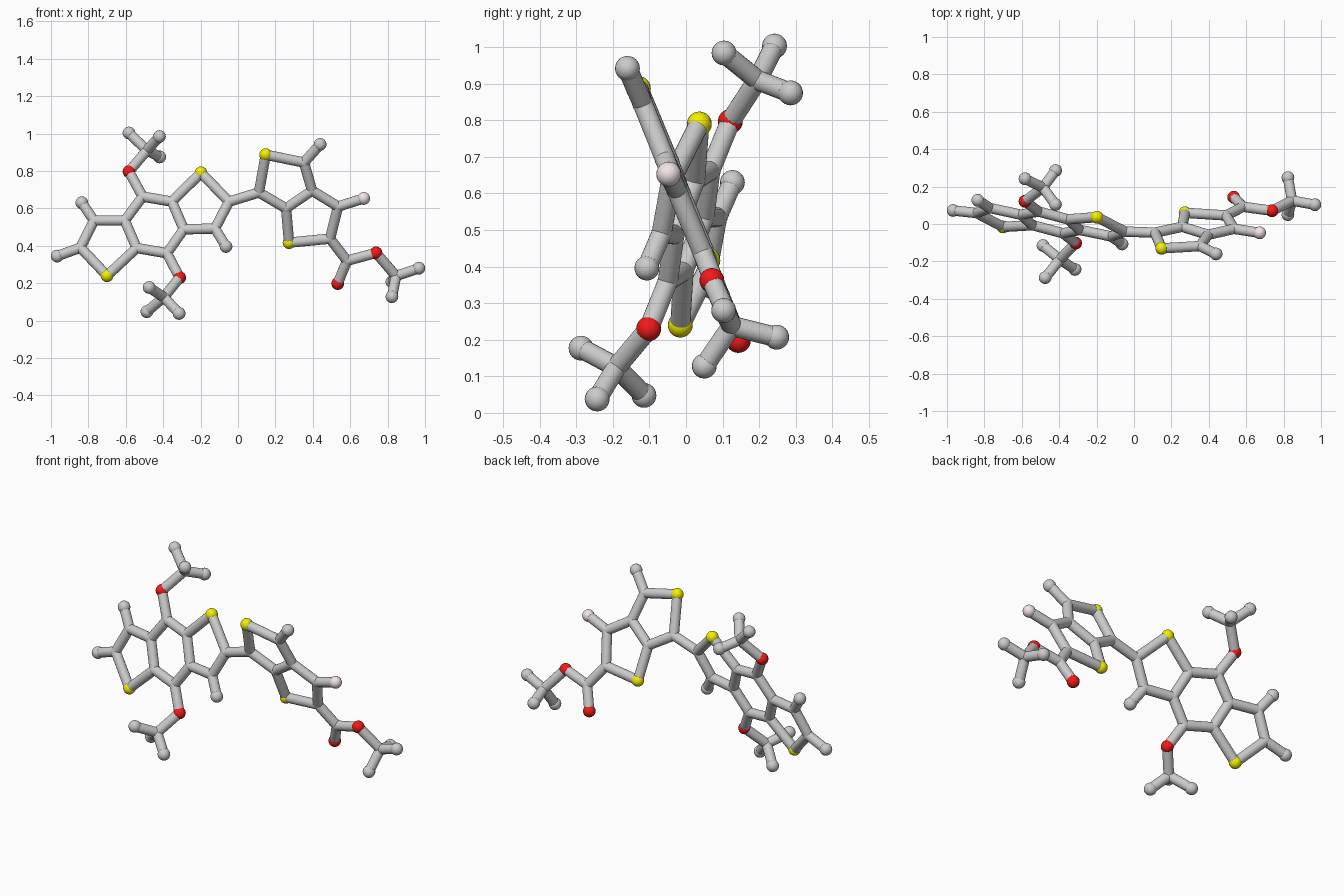
import bpy
from mathutils import Vector

if "Cube" in bpy.data.objects:
    bpy.data.objects.remove(bpy.data.objects["Cube"])

BOND_R, JOINT_R, ATOM_R = 0.0275, 0.0285, 0.034


def material(name, rgb):
    m = bpy.data.materials.new(name)
    m.diffuse_color = (*rgb, 1)
    m.use_nodes = True
    m.node_tree.nodes["Principled BSDF"].inputs["Base Color"].default_value = m.diffuse_color
    return m


MATS = {"oxygen": material("red", (0.9, 0.01, 0.01)),
        "sulfur": material("yellow", (0.9, 0.87, 0.0)),
        "fluorine": material("pale_pink", (0.9, 0.78, 0.8))}


# Each fused ring system is flat and lies in a tilted plane
def left(x, z):
    return Vector((x, -0.236 - 0.215 * x + 0.291 * z, z))


def right(x, z):
    return Vector((x, 0.238 - 0.025 * x - 0.411 * z, z))


atoms = {
    # left three-ring core, upper half
    "l_c1": left(-0.605, 0.535), "l_c2": left(-0.51, 0.663),
    "l_c3": left(-0.353, 0.636), "l_c4": left(-0.29, 0.488),
    "l_c5": left(-0.38, 0.36), "l_c6": left(-0.542, 0.388),
    "l_sulfur_a": left(-0.70, 0.24), "l_c7": left(-0.842, 0.39),
    "l_c8": left(-0.77, 0.535),
    "l_sulfur_b": left(-0.198, 0.79), "l_c9": left(-0.048, 0.636),
    "l_c10": left(-0.123, 0.492),
    "l_end_a": left(-0.967, 0.345), "l_end_b": left(-0.835, 0.63),
    "l_end_c": left(-0.064, 0.396),
    # upper and lower branches
    "up_oxygen": left(-0.583, 0.797), "up_c": Vector((-0.487, 0.195, 0.91)),
    "up_end_a": Vector((-0.583, 0.242, 1.003)),
    "up_end_b": Vector((-0.42, 0.104, 0.984)),
    "up_end_c": Vector((-0.419, 0.286, 0.875)),
    "low_oxygen": left(-0.312, 0.23), "low_c": Vector((-0.396, -0.19, 0.125)),
    "low_end_a": Vector((-0.475, -0.287, 0.177)),
    "low_end_b": Vector((-0.315, -0.243, 0.038)),
    "low_end_c": Vector((-0.487, -0.115, 0.048)),
    # right two-ring core
    "r_c1": right(0.112, 0.685), "r_sulfur_a": right(0.148, 0.887),
    "r_c2": right(0.353, 0.845), "r_c3": right(0.396, 0.695),
    "r_c4": right(0.257, 0.6), "r_sulfur_b": right(0.273, 0.417),
    "r_c5": right(0.492, 0.438), "r_c6": right(0.535, 0.61),
    "r_end_a": right(0.439, 0.942), "r_fluorine": right(0.672, 0.653),
    # right tail
    "tail_c1": right(0.583, 0.32), "tail_oxygen_a": right(0.533, 0.198),
    "tail_oxygen_b": right(0.738, 0.362), "tail_c2": Vector((0.845, 0.125, 0.238)),
    "tail_end_a": Vector((0.967, 0.103, 0.28)),
    "tail_end_b": Vector((0.823, 0.05, 0.128)),
    "tail_end_c": Vector((0.823, 0.248, 0.207)),
}

# Chains of bonded atoms
chains = [
    "l_c1 l_c2 l_c3 l_c4 l_c5 l_c6 l_c1 l_c8 l_c7 l_sulfur_a l_c6",
    "l_c3 l_sulfur_b l_c9 l_c10 l_c4",
    "l_end_a l_c7", "l_end_b l_c8", "l_end_c l_c10",
    "l_c2 up_oxygen up_c up_end_a", "up_end_b up_c up_end_c",
    "l_c5 low_oxygen low_c low_end_a", "low_end_b low_c low_end_c",
    "l_c9 r_c1 r_sulfur_a r_c2 r_c3 r_c4 r_c1",
    "r_c3 r_c6 r_c5 r_sulfur_b r_c4", "r_end_a r_c2", "r_fluorine r_c6",
    "r_c5 tail_c1 tail_oxygen_b tail_c2 tail_end_a", "tail_c1 tail_oxygen_a",
    "tail_end_b tail_c2 tail_end_c",
]


# Atom balls
for name, pos in atoms.items():
    kind = next((k for k in MATS if k in name), None)
    r = ATOM_R if kind or "end" in name else JOINT_R
    bpy.ops.mesh.primitive_uv_sphere_add(segments=20, ring_count=12, radius=r, location=pos)
    ob = bpy.context.object
    ob.name = name + "_ball"
    bpy.ops.object.shade_smooth()
    if kind:
        ob.data.materials.append(MATS[kind])

# Bond rods
for chain in chains:
    names = chain.split()
    for a, b in zip(names, names[1:]):
        p, q = atoms[a], atoms[b]
        d = q - p
        bpy.ops.mesh.primitive_cylinder_add(vertices=20, radius=BOND_R, depth=d.length,
                                            location=(p + q) / 2)
        ob = bpy.context.object
        ob.name = "rod_" + a + "_to_" + b
        ob.rotation_euler = d.to_track_quat('Z', 'Y').to_euler()
        bpy.ops.object.shade_smooth_by_angle()
